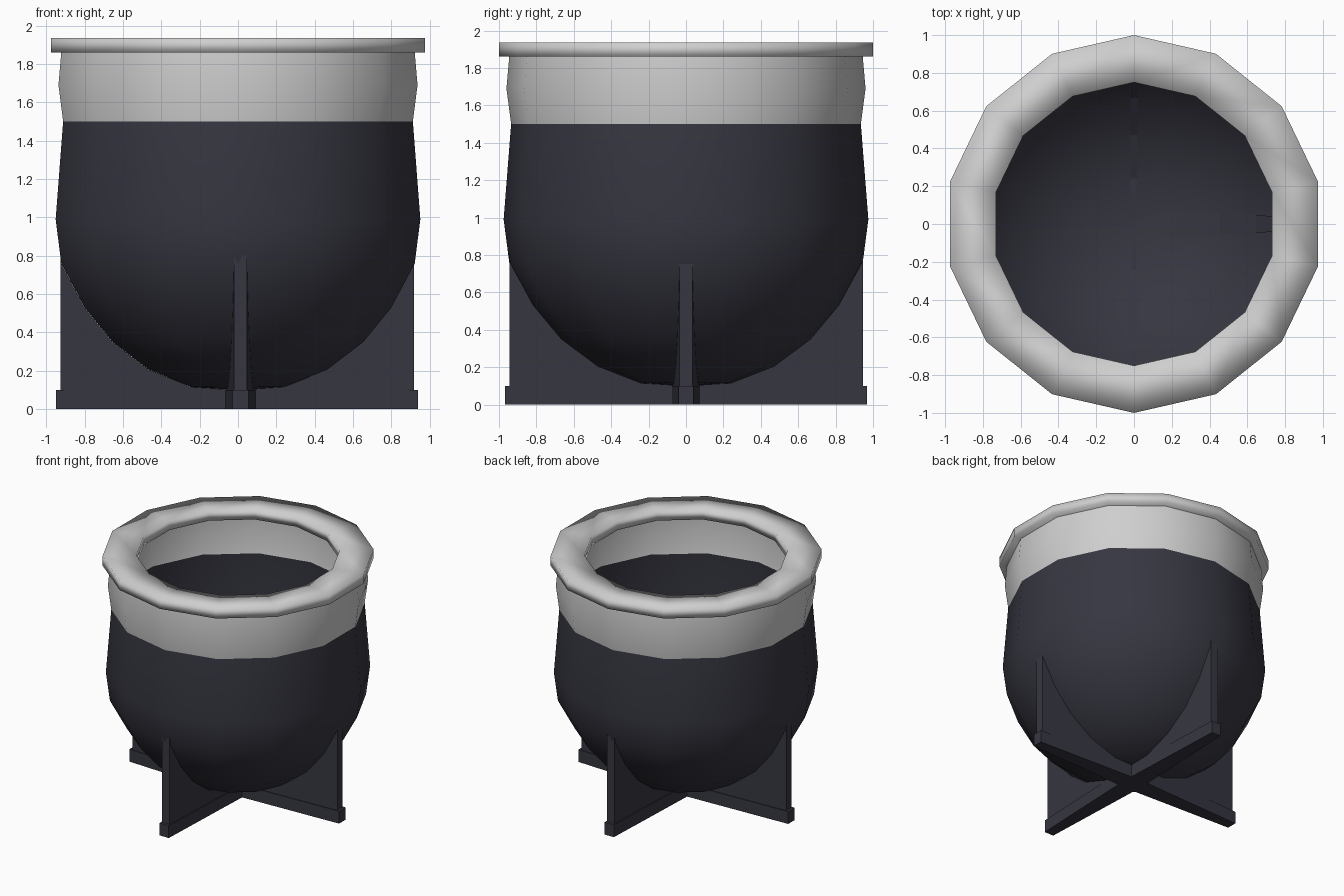
import bpy, bmesh, math

if "Cube" in bpy.data.objects:
    bpy.data.objects.remove(bpy.data.objects["Cube"])

SIDES = 14
FLAT = math.cos(math.pi / SIDES)   # radius at the middle of a side


def material(name, rgb):
    m = bpy.data.materials.new(name)
    m.diffuse_color = (*rgb, 1)
    m.use_nodes = True
    m.node_tree.nodes["Principled BSDF"].inputs["Base Color"].default_value = m.diffuse_color
    return m


DARK = material("dark slate", (0.037, 0.037, 0.053))
LIGHT = material("light grey", (0.62, 0.62, 0.62))


def finish(name, bm, mat, smooth):
    bmesh.ops.recalc_face_normals(bm, faces=bm.faces)
    for f in bm.faces:
        f.smooth = smooth
    me = bpy.data.meshes.new(name)
    bm.to_mesh(me)
    bm.free()
    me.materials.append(mat)
    ob = bpy.data.objects.new(name, me)
    bpy.context.collection.objects.link(ob)
    return ob


def lathe(name, profile, mat):
    """Spin an (r, z) profile into a 14-sided surface."""
    bm = bmesh.new()
    rings = []
    for r, z in profile:
        rings.append([bm.verts.new((r * math.cos(a), r * math.sin(a), z)) for a in
                      (math.pi / 2 + 2 * math.pi * k / SIDES for k in range(SIDES))])
    for lo, hi in zip(rings, rings[1:]):
        for k in range(SIDES):
            n = (k + 1) % SIDES
            bm.faces.new((lo[k], lo[n], hi[n], hi[k]))
    bmesh.ops.remove_doubles(bm, verts=bm.verts, dist=1e-4)
    return finish(name, bm, mat, True)


def fin(name, outline, inner, outer, reach, mat):
    """Upright plate with a (distance, z) outline, tapering outwards."""
    bm = bmesh.new()
    sides = []
    for s in (-1, 1):
        sides.append([bm.verts.new((d, s * (inner + (outer - inner) * d / reach), z))
                      for d, z in outline])
    bm.faces.new(sides[0])
    bm.faces.new(sides[1][::-1])
    n = len(outline)
    for i in range(n):
        j = (i + 1) % n
        bm.faces.new((sides[0][i], sides[0][j], sides[1][j], sides[1][i]))
    return finish(name, bm, mat, False)


# Bowl: open shell, rounded at the bottom
bowl = [(0, 0.10), (0.245, 0.115), (0.475, 0.205), (0.67, 0.35), (0.82, 0.53),
        (0.945, 0.76), (0.975, 0.99), (0.935, 1.50)]
lathe("bowl", bowl, DARK)

# Bulging collar with a wide rim on top
lathe("collar", [(0.935, 1.50), (0.96, 1.69), (0.945, 1.86)], LIGHT)
lathe("rim", [(0.75, 1.86), (1.0, 1.86), (1.0, 1.935), (0.75, 1.935), (0.75, 1.86)], LIGHT)

# Four fins that cradle the bowl, each on a slightly wider foot bar
for i, side in enumerate(("right", "back", "left", "front")):
    k = FLAT if i % 2 == 0 else 1.0
    end = 0.945 * k
    offset = (-0.005, 0, 0) if i % 2 == 0 else (0.013, 0, 0)
    cradle = [(r * k, z) for r, z in bowl[5:0:-1]]
    leg = fin(side + "_leg", [(0, 0.09), (end, 0.09), (end, 0.80), (end - 0.015, 0.80)]
              + [(d - 0.004, z) for d, z in cradle] + [(0, 0.10)], 0.075, 0.034, end, DARK)
    tip = 0.967 * k
    foot = fin(side + "_foot", [(0, 0), (tip, 0), (tip, 0.10), (0, 0.10)],
               0.08, 0.041, tip, DARK)
    for ob in (leg, foot):
        ob.rotation_euler.z = i * math.pi / 2
        ob.location = offset
